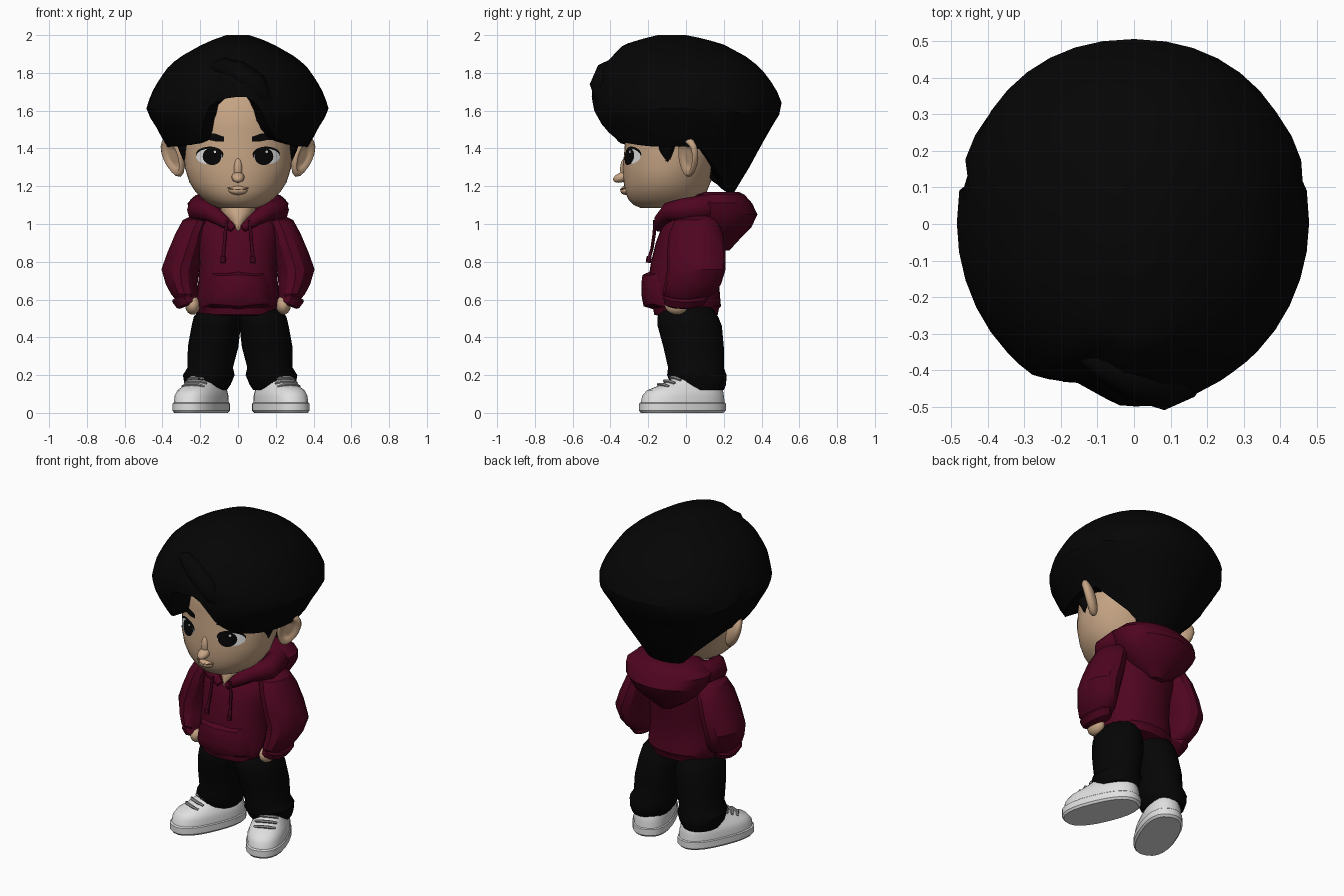
import bpy, bmesh, math
from mathutils import Matrix, Vector

if "Cube" in bpy.data.objects:
    bpy.data.objects.remove(bpy.data.objects["Cube"])


def material(name, r, g, b):
    m = bpy.data.materials.new(name)
    m.diffuse_color = (r, g, b, 1)
    m.use_nodes = True
    m.node_tree.nodes["Principled BSDF"].inputs["Base Color"].default_value = m.diffuse_color
    return m


BLACK = material("soft black", .0015, .0015, .0015)
SKIN = material("warm skin", .56, .37, .23)
LIP = material("lip tan", .34, .18, .11)
RED = material("burgundy", .078, .0015, .014)
DARK_RED = material("dark burgundy", .05, .001, .010)
WHITE = material("shoe white", .74, .74, .74)
GREY = material("lace grey", .33, .33, .33)


def finish(name, bm, mat, angle=35):
    bmesh.ops.recalc_face_normals(bm, faces=bm.faces)
    me = bpy.data.meshes.new(name)
    bm.to_mesh(me)
    bm.free()
    me.materials.append(mat)
    ob = bpy.data.objects.new(name, me)
    bpy.context.collection.objects.link(ob)
    bpy.ops.object.select_all(action='DESELECT')
    bpy.context.view_layer.objects.active = ob
    ob.select_set(True)
    bpy.ops.object.shade_smooth_by_angle(angle=math.radians(angle))
    return ob


def skin_rings(bm, rows):
    """Bridge rows of points into a closed skin."""
    vs = [[bm.verts.new(p) for p in r] for r in rows]
    n = len(vs[0])
    for a, b in zip(vs, vs[1:]):
        for i in range(n):
            bm.faces.new((a[i], a[(i + 1) % n], b[(i + 1) % n], b[i]))
    bm.faces.new(vs[0])
    bm.faces.new(vs[-1])


def loft(name, rings, mat, n=20, s=1, dx=0, p=1.0, xf=None, angle=35):
    """Rings are (z, centre x, half width, front y, back y)."""
    rows = []
    for z, cx, hx, yf, yb in rings:
        row = []
        for i in range(n):
            a = 2 * math.pi * i / n
            c, w = math.cos(a), math.sin(a)
            c, w = [math.copysign(abs(v) ** p, v) for v in (c, w)]
            v = Vector((s * (cx + hx * w) + dx, (yf + yb) / 2 - (yb - yf) / 2 * c, z))
            row.append(xf @ v if xf else v)
        rows.append(row)
    bm = bmesh.new()
    skin_rings(bm, rows)
    return finish(name, bm, mat, angle)


def tube(name, pts, mat, n=10):
    """Tube through (x, y, z, radius) points."""
    rows = []
    for i, q in enumerate(pts):
        a, b = Vector(pts[max(i - 1, 0)][:3]), Vector(pts[min(i + 1, len(pts) - 1)][:3])
        rot = (b - a).to_track_quat('Z', 'Y')
        rows.append([Vector(q[:3]) + rot @ Vector((math.cos(k * math.tau / n) * q[3],
                     math.sin(k * math.tau / n) * q[3], 0)) for k in range(n)])
    bm = bmesh.new()
    skin_rings(bm, rows)
    return finish(name, bm, mat, 45)


def blob(name, loc, size, mat, rot=(0, 0, 0)):
    bm = bmesh.new()
    bmesh.ops.create_uvsphere(bm, u_segments=16, v_segments=10, radius=1)
    r = Matrix.Rotation(rot[2], 4, 'Z') @ Matrix.Rotation(rot[1], 4, 'Y') @ Matrix.Rotation(rot[0], 4, 'X')
    bm.transform(Matrix.Translation(loc) @ r @ Matrix.Diagonal((*size, 1)))
    return finish(name, bm, mat, 60)


def ring_at(rings, z):
    for a, b in zip(rings, rings[1:]):
        if z <= b[0]:
            t = max(0, (z - a[0]) / (b[0] - a[0]))
            return [u + (v - u) * t for u, v in zip(a, b)]
    return rings[-1]


def plate(name, outline, rings, mat, offset):
    """Patch that follows the front of a loft; offset depends on distance from its middle."""
    cx = sum(p[0] for p in outline) / len(outline)
    cz = sum(p[1] for p in outline) / len(outline)
    rows = []
    for f in (1, .85, .6, .3, .02):
        row = []
        for x, z in outline:
            x, z = cx + (x - cx) * f, cz + (z - cz) * f
            _, _, hx, yf, yb = ring_at(rings, z)
            k = math.sqrt(max(0, 1 - (x / hx) ** 2))
            row.append((x, (yf + yb) / 2 - (yb - yf) / 2 * k - offset(f), z))
        rows.append(row)
    bm = bmesh.new()
    skin_rings(bm, rows)
    bm.faces.ensure_lookup_table()
    bmesh.ops.delete(bm, geom=[bm.faces[-2]], context='FACES_ONLY')
    return finish(name, bm, mat)


def oval(cx, cz, rx, rz, n=20):
    return [(cx + rx * math.cos(i * math.tau / n), cz + rz * math.sin(i * math.tau / n)) for i in range(n)]


# Head and face
HEAD = [(1.085, 0, .10, -.24, .00), (1.10, 0, .14, -.275, .05), (1.13, 0, .185, -.305, .09),
        (1.17, 0, .225, -.322, .11), (1.22, 0, .257, -.33, .13), (1.30, 0, .282, -.335, .16),
        (1.40, 0, .288, -.325, .19), (1.50, 0, .29, -.32, .20), (1.65, 0, .29, -.31, .20),
        (1.78, 0, .20, -.20, .15)]
loft("head", HEAD, SKIN, n=48, angle=60)
blob("nose", (0, -.338, 1.248), (.034, .05, .026), SKIN, (math.radians(20), 0, 0))
blob("nose_bridge", (0, -.322, 1.29), (.024, .027, .06), SKIN)
blob("lips", (0, -.318, 1.178), (.05, .03, .024), SKIN)
tube("mouth_line", [(x, -.346 + x * x * 8, 1.182 + x * x * 3, .004) for x in (-.055, -.03, 0, .03, .055)], LIP, 6)
for s, side in ((1, "right"), (-1, "left")):
    plate(side + "_eye_lash", oval(s * .15, 1.368, .073, .042), HEAD, BLACK, lambda f: .003)
    plate(side + "_eye_white", oval(s * .153, 1.357, .069, .041), HEAD, WHITE, lambda f: .005)
    plate(side + "_iris", oval(s * .137, 1.358, .05, .046), HEAD, BLACK, lambda f: .007)
    plate(side + "_eye_glint", oval(s * .137 + .015, 1.382, .007, .007, 8), HEAD, WHITE, lambda f: .009)
    plate(side + "_brow", [(s * x, z) for x, z in ((.075, 1.438), (.075, 1.462), (.12, 1.478), (.17, 1.482),
          (.21, 1.466), (.24, 1.43), (.20, 1.442), (.16, 1.446), (.12, 1.438))], HEAD, BLACK, lambda f: .006)
    # Ears: flattened bowl leaning outward
    ear = blob(side + "_ear", (0, 0, 0), (1, 1, 1), SKIN, (0, math.pi / 2, 0))
    m = (Matrix.Translation((s * .342, .012, 1.355)) @ Matrix.Rotation(s * math.radians(20), 4, 'Y')
         @ Matrix.Rotation(-s * math.radians(46), 4, 'Z'))
    for v in ear.data.vertices:
        x, y, z = v.co
        if x > .6:
            x = 0
        y *= .82 + .18 * z
        v.co = m @ Vector((s * x * .038, y * .08, z * .112))

# Hair cap with a parted fringe and pointed nape
HAIR = [(1.16, 0, .14, .05, .25), (1.30, 0, .25, -.13, .335), (1.42, 0, .385, -.415, .40),
        (1.50, 0, .425, -.47, .445), (1.59, 0, .482, -.505, .50), (1.62, 0, .486, -.505, .515),
        (1.72, 0, .445, -.50, .475), (1.82, 0, .38, -.45, .40), (1.88, 0, .315, -.40, .33),
        (1.95, 0, .19, -.33, .20), (1.98, 0, .12, -.23, .10), (2.0, 0, .06, -.15, .0)]
EDGE = [(-180, 1.16), (-125, 1.17), (-110, 1.22), (-98, 1.41), (-60, 1.41), (-38, 1.42), (-30, 1.44),
        (-26, 1.53), (-20, 1.62), (-12, 1.66), (4, 1.678), (12, 1.64), (20, 1.53), (28, 1.46), (40, 1.43),
        (60, 1.41), (98, 1.41), (110, 1.22), (125, 1.17), (180, 1.16)]
BULGE = [(-180, 1), (-60, 1), (-35, 1.0), (-20, .92), (-12, .95), (-6, .99), (12, 1.0), (24, .98), (180, 1)]
cols = [-180 + 9 * i for i in range(16)] + [-40 + 5 * i for i in range(17)] + [45 + 9 * i for i in range(15)]
rows = []
for j in range(-1, 19):
    f = math.sin(max(j, 0) / 18 * math.pi / 2)
    row = []
    for a in cols:
        lo = ring_at(EDGE, a)[1]
        z = lo + (2 - lo) * f
        _, _, hx, yf, yb = ring_at(HAIR, z)
        k = (1 + (ring_at(BULGE, a)[1] - 1) * min(1, (2 - z) * 6)) * (.55 if j < 0 else 1)
        w, c = math.sin(math.radians(a)), math.cos(math.radians(a))
        if c < 0:
            w, c = math.copysign(abs(w) ** .92, w), -abs(c) ** .92
        row.append((hx * k * w, (yf + yb) / 2 - (yb - yf) / 2 * k * c, z + (.02 if j < 0 else 0)))
    rows.append(row)
bm = bmesh.new()
skin_rings(bm, rows)
finish("hair", bm, BLACK, 30)
tube("fringe_lock", [(-.15, -.35, 1.83, .02), (-.08, -.38, 1.83, .05), (0, -.415, 1.80, .065),
                     (.09, -.445, 1.74, .065), (.14, -.43, 1.66, .05), (.18, -.39, 1.55, .015)], BLACK, 8)
for s, side in ((1, "right"), (-1, "left")):
    tube(side + "_sideburn", [(s * .28, -.10, 1.47, .06), (s * .272, -.10, 1.40, .045),
                              (s * .272, -.095, 1.31, .006)], BLACK, 8)

# Neck
loft("neck", [(.965, 0, .015, -.145, .08), (1.02, 0, .06, -.14, .10), (1.06, 0, .09, -.125, .10),
              (1.12, 0, .10, -.09, .10)], SKIN)

# Hoodie body, pocket, hood and strings
TORSO = [(.515, 0, .19, -.15, .15), (.52, 0, .212, -.168, .168), (.555, 0, .218, -.175, .175),
         (.565, 0, .222, -.19, .185), (.62, 0, .22, -.20, .18), (.70, 0, .21, -.20, .175),
         (.80, 0, .205, -.185, .19), (.90, 0, .215, -.16, .20), (.98, 0, .22, -.13, .20),
         (1.03, 0, .19, -.09, .19), (1.07, 0, .12, -.03, .16)]
loft("hoodie_body", TORSO, RED, n=28, p=.9)
pocket = [(.14, .74), (0, .745), (-.14, .74), (-.17, .68), (-.19, .60), (-.17, .565), (0, .55),
          (.17, .565), (.19, .60), (.17, .68)]
plate("front_pocket", pocket, TORSO, RED, lambda f: .005 if f == 1 else .035)
loft("hood_bag", [(.86, 0, .04, .17, .23), (.92, 0, .14, .08, .285), (.98, 0, .21, .02, .345),
                  (1.05, 0, .258, -.02, .378), (1.11, 0, .272, -.02, .35), (1.155, 0, .22, .03, .31),
                  (1.17, 0, .14, .09, .28)], RED, n=18, angle=30)
half = [(.025, -.145, .975, .02), (.085, -.135, 1.02, .035), (.15, -.09, 1.065, .05), (.208, -.01, 1.075, .064),
        (.20, .10, 1.09, .068), (.12, .19, 1.10, .07)]
tube("hood_collar", half + [(0, .22, 1.10, .07)] + [(-x, y, z, r) for x, y, z, r in reversed(half)], RED)
for s, side in ((1, "right"), (-1, "left")):
    tube(side + "_drawstring", [(s * .06, -.165, 1.02, .009), (s * .068, -.168, .95, .009),
                                (s * .074, -.18, .87, .009), (s * .078, -.192, .83, .009),
                                (s * .078, -.195, .825, .014), (s * .079, -.20, .795, .014)], DARK_RED, 8)

    # Sleeves, cuffs and hands
    loft(side + "_sleeve", [(1.05, .185, .05, -.0, .13), (1.02, .215, .08, -.06, .165), (.95, .245, .088, -.09, .195),
                            (.85, .278, .098, -.10, .21), (.76, .306, .102, -.10, .21), (.68, .298, .086, -.115, .185),
                            (.63, .282, .075, -.125, .15), (.605, .275, .062, -.11, .11)], RED, n=14, s=s, angle=30)
    tilt = Matrix.Translation((s * .278, 0, .595)) @ Matrix.Rotation(s * math.radians(22), 4, 'Y')
    loft(side + "_cuff", [(.03, 0, .062, -.11, .11), (.02, 0, .07, -.12, .12), (-.02, -.005, .064, -.115, .10),
                          (-.03, -.005, .05, -.10, .08)], RED, n=14, s=s, xf=tilt)
    blob(side + "_hand", (s * .24, -.05, .57), (.04, .062, .05), SKIN)

    # Trouser legs
    dx = .016
    loft(side + "_trouser_leg", [(.12, .175, .105, -.05, .20), (.15, .172, .122, -.08, .212), (.20, .166, .137, -.10, .215),
                                 (.24, .158, .12, -.095, .20), (.35, .143, .134, -.12, .20),
                                 (.46, .127, .130, -.15, .19), (.51, .12, .125, -.15, .17),
                                 (.54, .11, .11, -.13, .15), (.60, .09, .10, -.11, .13)],
         BLACK, n=16, s=s, dx=dx * .7)

    # Shoes, toes turned out
    xf = Matrix.Translation((s * .207 + dx, -.01, 0)) @ Matrix.Rotation(s * math.radians(23), 4, 'Z')
    loft(side + "_shoe_sole", [(0, 0, .108, -.24, .218), (.012, 0, .118, -.25, .23), (.05, 0, .117, -.25, .23),
                               (.056, 0, .11, -.24, .222)], WHITE, n=24, p=.82, xf=xf)
    loft(side + "_shoe_upper", [(.04, 0, .112, -.243, .225), (.09, 0, .11, -.232, .22), (.12, 0, .1, -.205, .215),
                                (.14, 0, .088, -.15, .205), (.168, 0, .078, -.085, .195),
                                (.19, 0, .068, -.05, .18)], WHITE, n=24, p=.82, xf=xf)
    for i in range(3):
        y, z = -.135 + i * .035, .147 + i * .018
        lace = tube(f"{side}_shoe_lace_{i + 1}", [(-.062, y + .02, z - .008, .008), (-.03, y, z + .004, .009),
                                                  (.03, y, z + .004, .009), (.062, y + .02, z - .008, .008)], GREY, 6)
        lace.data.transform(xf)
